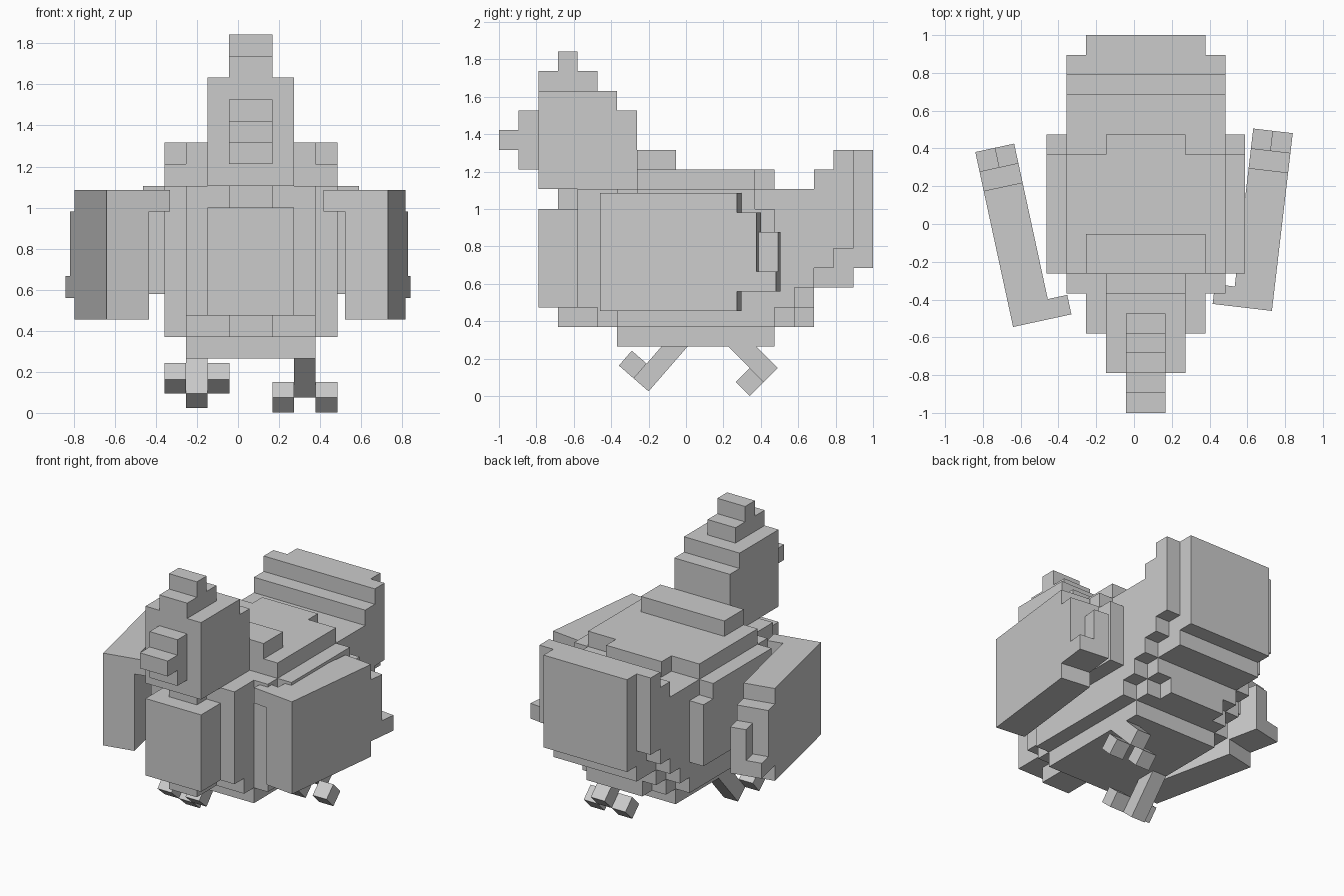
import bpy, bmesh, math
from mathutils import Matrix, Vector

if "Cube" in bpy.data.objects:
    bpy.data.objects.remove(bpy.data.objects["Cube"])

V = 2 / 19  # edge length of one cube

grey = bpy.data.materials.new("light_grey")
grey.diffuse_color = (0.6, 0.6, 0.6, 1)
grey.use_nodes = True
grey.node_tree.nodes["Principled BSDF"].inputs["Base Color"].default_value = grey.diffuse_color


def box(x0, x1, y0, y1, z0, z1):
    """Unit cells filling one box."""
    return {(x, y, z) for x in range(x0, x1)
            for y in range(y0, y1) for z in range(z0, z1)}


def slab(half, y0, y1, z0, z1):
    """Box mirrored about the middle plane."""
    return box(-half, half, y0, y1, z0, z1)


def blocks(name, own, solid, matrix):
    """Skin the exposed cell sides, merging coplanar squares."""
    bm = bmesh.new()
    for c in own:
        for axis in range(3):
            for s in (-1, 1):
                n = list(c)
                n[axis] += s
                if tuple(n) in solid:
                    continue
                u, w = (axis + 1) % 3, (axis + 2) % 3
                ring = [(0, 0), (1, 0), (1, 1), (0, 1)]
                quad = []
                for a, b in ring if s > 0 else ring[::-1]:
                    p = list(c)
                    p[axis] += s > 0
                    p[u] += a
                    p[w] += b
                    quad.append(bm.verts.new(Vector(p) * V))
                bm.faces.new(quad)
    bmesh.ops.remove_doubles(bm, verts=bm.verts, dist=0.001)
    bmesh.ops.dissolve_limit(bm, angle_limit=0.01, verts=bm.verts, edges=bm.edges)
    mesh = bpy.data.meshes.new(name)
    bm.to_mesh(mesh)
    bm.free()
    mesh.materials.append(grey)
    ob = bpy.data.objects.new(name, mesh)
    ob.matrix_world = matrix
    bpy.context.collection.objects.link(ob)


# Body: narrow core, wider middle, flanks, back and belly
body = slab(3, 4, 14, 2, 8) | slab(3, 5, 14, 1, 2) | slab(4, 6, 14, 1, 8)
body |= slab(5, 7, 13, 3, 8) | slab(5, 13, 14, 3, 7)
back = slab(4, 7, 13, 8, 9) | slab(2, 13, 14, 8, 9)
belly = slab(3, 6, 14, 0, 1) | slab(1, 3, 6, 1, 2)
breast = slab(2, 2, 4, 2, 7)

# Neck and head, stepping up to the comb, and the beak
neck = slab(1, 3, 4, 7, 8) | slab(3, 7, 9, 9, 10)
head = slab(2, 2, 7, 8, 12) | slab(2, 2, 6, 12, 13)
comb = slab(1, 2, 5, 13, 14) | slab(1, 3, 4, 14, 15)
beak = slab(1, 1, 2, 9, 12) | slab(1, 0, 1, 10, 11)

# Tail: staircase underside, raised rear edge
tail = slab(2, 14, 16, 1, 2) | slab(3, 14, 15, 1, 2)
for z in range(2, 6):
    tail |= slab(4, 14, 13 + z, z, 8)
    tail |= slab(3, 14, min(12 + 2 * z, 19), z, 8)
for half, end in ((4, 18), (3, 19)):
    tail |= slab(half, 20 - half, end, 8, 9) | slab(half, 17, end, 9, 10)

parts = dict(body=body, back=back, belly=belly, breast=breast, neck=neck,
             head=head, comb=comb, beak=beak, tail=tail)
bird = set().union(*parts.values())
for name, own in parts.items():
    blocks(name, own, bird, Matrix.Translation((0.0625, -1, 0.264)))

# Wings: outer face at local x = 0, running back along y
wing = box(-2, 0, 0, 7, 0, 6) | box(-2, 0, 7, 8, 1, 5)
wing |= box(-2, 0, 8, 9, 1, 2) | box(-2, -1, 8, 9, 2, 4)  # notched tip
wing |= box(-3, -2, 0, 1, 5, 6)                           # shoulder
mirrored = {(-1 - x, y, z) for x, y, z in wing}
for name, own, corner, turn in (("right_wing", wing, (0.73, -0.46, 0.455), -6.7),
                                ("left_wing", mirrored, (-0.64, -0.545, 0.455), 12.2)):
    blocks(name, own, own,
           Matrix.Translation(corner) @ Matrix.Rotation(math.radians(turn), 4, 'Z'))

# Legs: shank with two splayed toes, swung about the heel
leg = box(0, 1, -1, 0, 0, 4)
for x in (-1, 1):
    leg |= box(x, x + 1, -2, -1, 0, 1)
for name, heel, swing in (("left_leg", (-0.253, -0.2, 0.025), -41),
                          ("right_leg", (0.273, 0.49, 0.15), 45)):
    blocks(name, leg, leg,
           Matrix.Translation(heel) @ Matrix.Rotation(math.radians(swing), 4, 'X'))
